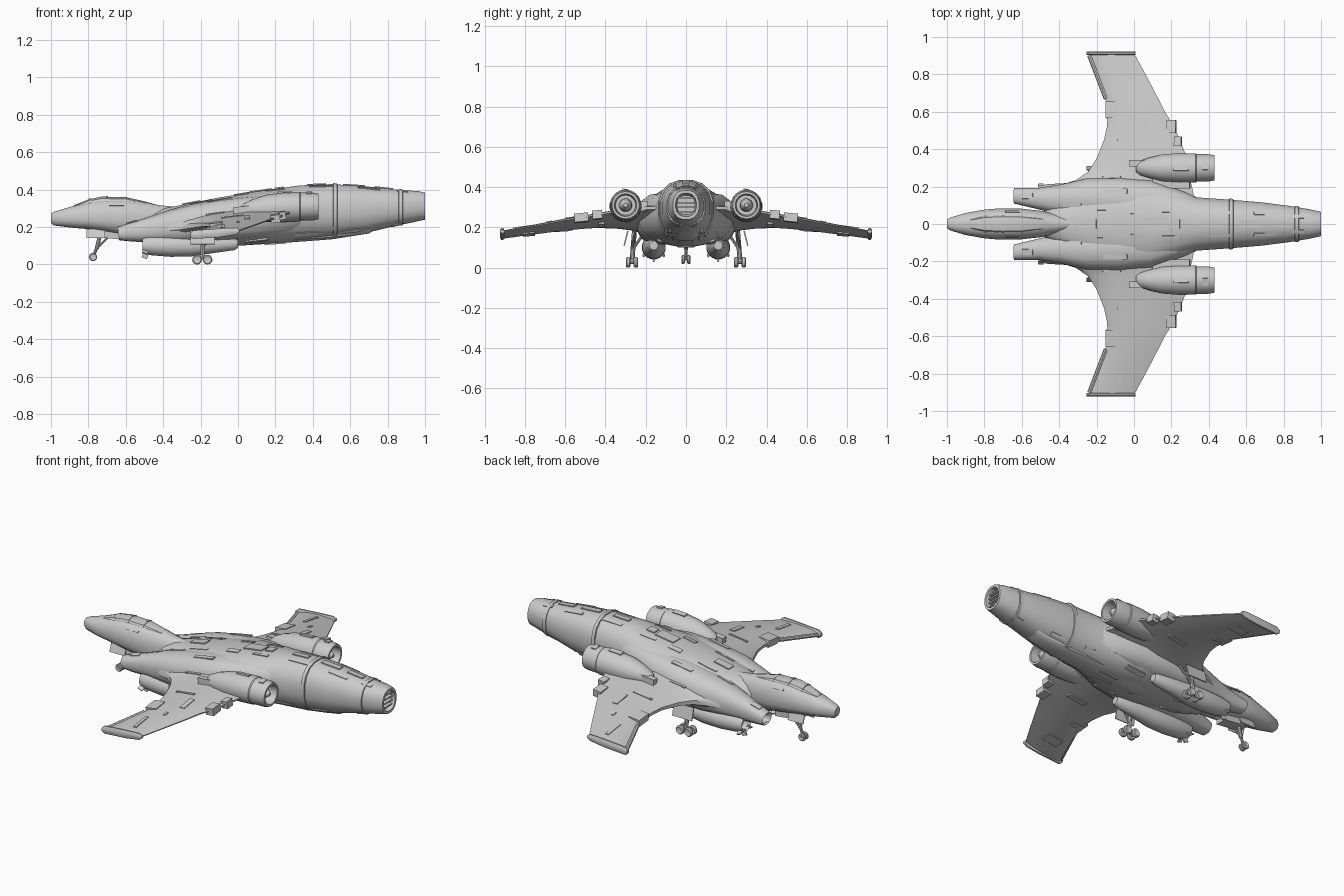
import bpy, bmesh, math
from mathutils import Vector
from mathutils.bvhtree import BVHTree

skin_verts, skin_faces = [], []   # collected hull surface, used to seat panels


def finish(name, bm):
    bmesh.ops.recalc_face_normals(bm, faces=bm.faces)
    me = bpy.data.meshes.new(name)
    bm.to_mesh(me)
    bm.free()
    ob = bpy.data.objects.new(name, me)
    bpy.context.scene.collection.objects.link(ob)
    return ob


def loft(name, rings, skin=False):
    """Bridge equal-length point rings and cap both ends."""
    bm = bmesh.new()
    rows = [[bm.verts.new(p) for p in r] for r in rings]
    n = len(rows[0])
    for a, b in zip(rows, rows[1:]):
        for i in range(n):
            bm.faces.new((a[i], a[(i + 1) % n], b[(i + 1) % n], b[i]))
    bm.faces.new(rows[0])
    bm.faces.new(rows[-1])
    ob = finish(name, bm)
    if skin:
        off = len(skin_verts)
        skin_verts.extend(v.co.copy() for v in ob.data.vertices)
        skin_faces.extend([off + i for i in p.vertices] for p in ob.data.polygons)
    return ob


def ring(x, hw, zc, top, bot, yc=0, n=16, e=0.85, lean=0):
    """Rounded cross-section at x, with its widest line at height zc."""
    pts = []
    for i in range(n):
        a = 2 * math.pi * (i + 0.5) / n
        c, s = math.cos(a), math.sin(a)
        z = (top - zc if s > 0 else zc - bot) * math.copysign(abs(s) ** e, s)
        pts.append((x + lean * z, yc + hw * math.copysign(abs(c) ** e, c), zc + z))
    return pts


def round_ring(x, r, y, z, n=16):
    return ring(x, r, z, z + r, z - r, y, n, 1)


def box(name, loc, size, rot=None):
    bm = bmesh.new()
    bmesh.ops.create_cube(bm, size=1)
    bmesh.ops.scale(bm, vec=size, verts=bm.verts)
    ob = finish(name, bm)
    ob.location = loc
    if rot:
        ob.rotation_euler = rot
    return ob


def rod(name, a, b, r, n=10):
    a, b = Vector(a), Vector(b)
    bm = bmesh.new()
    bmesh.ops.create_cone(bm, cap_ends=True, segments=n, radius1=r, radius2=r, depth=(b - a).length)
    ob = finish(name, bm)
    ob.location = (a + b) / 2
    ob.rotation_euler = (b - a).to_track_quat('Z', 'Y').to_euler()
    return ob


def wheel(name, x, y, z, r, w):
    return loft(name, [[(x + k * r * math.cos(t * math.pi / 8), y + d * w, z + k * r * math.sin(t * math.pi / 8))
                        for t in range(16)] for k, d in ((.45, -.35), (.8, -.5), (1, -.25), (1, .25), (.8, .5), (.45, .35))])


# Main fuselage, ending in a recessed tail nozzle
body = [(-.48, .07, .20, .27, .14), (-.4, .115, .20, .30, .125), (-.28, .18, .21, .325, .115),
        (-.1, .235, .235, .36, .105), (.08, .23, .26, .39, .105), (.22, .18, .275, .41, .115),
        (.33, .145, .285, .425, .125), (.5, .133, .29, .432, .14), (.68, .118, .295, .42, .165),
        (.82, .1, .30, .405, .2), (.94, .08, .31, .395, .225), (.96, .075, .31, .395, .23),
        (1, .066, .31, .385, .238), (1, .052, .31, .37, .253), (.95, .045, .31, .36, .262)]
loft("fuselage", [ring(*b) for b in body], True)
for k in range(4):
    box(f"nozzle_vane_{k}", (.968, 0, .275 + k * .024), (.04, .088, .008))
for x, hw, t, b in ((.87, .094, .402, .211), (.52, .134, .433, .142)):
    loft("hull_band", [ring(x + d, hw + g, .3, t + g, b - g) for d, g in
                       ((-.012, -.004), (-.01, .004), (.01, .003), (.012, -.006))])

# Ventral keel fairing
loft("keel_fairing", [ring(x, w, .2, .26, b, n=12, e=.6) for x, w, b in
                      ((-.12, .07, .11), (0, .085, .098), (.3, .08, .118), (.5, .075, .133), (.7, .06, .165), (.74, .05, .19))], True)

# Nose pod and canopy
nose = [(-1, .022, .25, .272, .222), (-.985, .034, .25, .282, .208), (-.9, .06, .248, .308, .197),
        (-.8, .078, .247, .338, .188), (-.72, .085, .245, .352, .175), (-.6, .083, .24, .35, .155),
        (-.5, .072, .235, .335, .145), (-.42, .055, .235, .318, .15), (-.34, .035, .25, .31, .18)]
loft("nose_pod", [ring(*b) for b in nose], True)
loft("canopy", [ring(x, w, .29, t, .27, n=10, e=.75) for x, w, t in
                ((-.88, .03, .316), (-.8, .05, .348), (-.73, .056, .363), (-.6, .054, .36), (-.5, .04, .338), (-.42, .02, .315))], True)
for x, w, t in ((-.79, .052, .353), (-.7, .058, .365), (-.6, .056, .362)):
    loft("canopy_frame", [ring(x + d, w, .29, t, .27, n=10, e=.75) for d in (-.006, .006)])
box("nose_gear_bay", (-.69, 0, .165), (.16, .07, .05), (0, .1, 0))

# Wing stations: y, front x, rear x, front z, rear z, half thickness
wing = [(.1, -.46, .33, .19, .30, .05), (.2, -.42, .31, .19, .295, .052), (.235, -.31, .3, .20, .292, .046),
        (.28, -.245, .295, .207, .29, .04), (.35, -.2, .285, .212, .28, .034), (.45, -.16, .245, .212, .262, .028),
        (.52, -.145, .215, .207, .25, .026), (.6, -.14, .165, .198, .238, .024), (.66, -.15, .135, .19, .226, .022),
        (.8, -.2, .062, .17, .2, .019), (.905, -.242, .005, .155, .18, .017)]
airfoil = [(0, .3), (.06, .65), (.25, 1), (.55, .95), (.85, .5), (1, .15),
           (1, -.15), (.85, -.5), (.55, -.95), (.25, -1), (.06, -.65), (0, -.3)]
for s, side in ((1, "left"), (-1, "right")):
    loft(f"wing_{side}", [[(a + (b - a) * f, s * y, za + (zb - za) * f + h * t) for f, h in airfoil]
                          for y, a, b, za, zb, t in wing], True)
    # Wing tip rail
    loft(f"tip_rail_{side}", [ring(x, .011, z, z + h, z - h, s * .913, 8) for x, z, h in
                              ((-.255, .157, .012), (-.24, .159, .024), (-.1, .169, .025), (-.01, .178, .02), (.008, .18, .008))])
    # Hinge fairings on both wing edges
    for y, x, z, l, w in ((.61, -.115, .205, .07, .09), (.52, .2, .247, .05, .07), (.44, .235, .262, .04, .05)):
        box(f"wing_hinge_{side}", (x, s * y, z), (l, w, .042), (s * -.1, -.12, 0))
    rod(f"edge_slat_{side}", (-.15, s * .67, .193), (-.238, s * .9, .158), .012, 8)

    # Shoulder intake flowing back into the hull
    sh = [(-.58, .02, .165, .18, .15, .15), (-.63, .033, .165, .192, .14, .15), (-.64, .042, .165, .202, .13, .15),
          (-.6, .047, .17, .215, .125, .146), (-.5, .06, .18, .245, .118, .135), (-.38, .085, .195, .285, .115, .13),
          (-.25, .11, .215, .32, .115, .135), (-.08, .12, .24, .352, .125, .13), (.1, .115, .265, .37, .14, .12),
          (.28, .07, .285, .37, .18, .1), (.38, .03, .29, .35, .22, .09)]
    loft(f"shoulder_intake_{side}", [ring(x, w, c, t, b, s * y, 14, .8, -.12) for x, w, c, t, b, y in sh], True)

    # Engine nacelle with open exhaust and cone
    nac = [(.01, .02, .285), (.03, .038, .288), (.08, .055, .295), (.15, .073, .3), (.24, .08, .305), (.33, .079, .309),
           (.335, .075, .309), (.4, .074, .31), (.43, .068, .31), (.43, .056, .31), (.35, .05, .31)]
    loft(f"nacelle_{side}", [round_ring(x, r, s * .3, z, 18) for x, r, z in nac], True)
    loft(f"exhaust_cone_{side}", [round_ring(x, r, s * .3, .31, 12) for x, r in ((.34, .034), (.39, .03), (.42, .01))])
    box(f"nacelle_spur_{side}", (.02, s * .325, .285), (.09, .035, .05), (0, -.1, 0))
    box(f"nacelle_fairing_{side}", (.2, s * .225, .295), (.2, .07, .05), (0, -.1, 0))

    # Underslung pod with tapered tail and nose fins
    pod = [(-.47, .03, .1), (-.5, .036, .102), (-.51, .044, .103), (-.46, .054, .102), (-.36, .06, .1),
           (-.25, .058, .1), (-.14, .046, .105), (-.02, .032, .108), (0, .022, .11)]
    loft(f"under_pod_{side}", [round_ring(x, r, s * .16, z) for x, r, z in pod], True)
    box(f"pod_pylon_{side}", (-.25, s * .15, .15), (.3, .04, .06))
    for a in (-.9, 0, .9):
        box(f"pod_fin_{side}", (-.495, s * .16 + .05 * math.sin(a), .1 - .05 * math.cos(a)), (.03, .008, .035), (a, .4, 0))

    # Main landing gear: leg, brace, bogie and four wheels
    y = s * .268
    rod(f"main_leg_{side}", (-.19, y, .035), (-.19, s * .255, .2), .012)
    rod(f"main_brace_{side}", (-.19, y, .09), (-.11, s * .25, .19), .007)
    rod(f"main_side_brace_{side}", (-.19, y, .085), (-.19, s * .21, .17), .007)
    box(f"bogie_{side}", (-.19, y, .034), (.065, .014, .016))
    for x in (-.219, -.163):
        for d in (-.019, .019):
            wheel(f"main_wheel_{side}", x, y + d, .026, .026, .022)
        rod(f"main_axle_{side}", (x, y - .025, .026), (x, y + .025, .026), .007)
    box(f"gear_door_{side}", (-.19, s * .298, .145), (.13, .007, .075), (s * .25, 0, 0))

# Nose landing gear
rod("nose_leg", (-.735, 0, .17), (-.755, 0, .085), .011)
rod("nose_fork", (-.755, 0, .09), (-.775, 0, .04), .008)
rod("nose_brace", (-.69, 0, .15), (-.755, 0, .085), .006)
rod("nose_axle", (-.775, -.022, .04), (-.775, .022, .04), .006)
for s in (-1, 1):
    wheel("nose_wheel", -.775, s * .014, .04, .022, .016)
    box("nose_gear_door", (-.76, s * .045, .165), (.1, .006, .05), (s * .35, 0, 0))

# Raised panels seated on the hull: x, y, length, width, height
tree = BVHTree.FromPolygons(skin_verts, skin_faces)


def panel(name, x, y, l, w, h, up=1):
    p, nrm, *_ = tree.ray_cast(Vector((x, y, up)), Vector((0, 0, -up)))
    if p:
        if nrm.z * up < 0:
            nrm = -nrm
        q = Vector((0, 0, up)).rotation_difference(nrm)
        box(name, p, (l, w, h), q.to_euler())


for x, l, w in ((-.25, .1, .05), (.12, .12, .07), (.22, .05, .05), (.42, .1, .03), (.62, .12, .035), (.78, .1, .03)):
    panel("spine_panel", x, 0, l, w, .012)
top = [(-.1, .175, .13, .025), (-.33, .1, .1, .02), (-.2, .08, .12, .015), (.02, .07, .08, .03), (.2, .07, .1, .015),
       (.45, .06, .14, .015), (.7, .055, .12, .015), (-.57, .15, .06, .03), (-.03, .45, .12, .012), (0, .68, .015, .03),
       (-.08, .8, .02, .12), (.05, .55, .03, .1), (-.12, .25, .1, .012), (.25, .3, .08, .03), (.38, .31, .03, .04),
       (-.65, .065, .08, .01), (.88, .04, .06, .02)]
under = [(.05, .42, .12, .03), (-.1, .6, .08, .03), (-.08, .78, .1, .06), (.1, .13, .12, .03), (.35, .1, .15, .02),
         (.6, .08, .1, .02), (-.3, .06, .12, .03), (.2, .03, .12, .02), (.85, .04, .06, .02)]
for s in (1, -1):
    for x, y, l, w in top:
        panel("top_panel", x, s * y, l, w, .008)
    for x, y, l, w in under:
        panel("belly_panel", x, s * y, l, w, .01, -1)

bpy.ops.object.select_all(action='SELECT')
bpy.context.view_layer.objects.active = bpy.context.scene.objects["fuselage"]
bpy.ops.object.shade_smooth_by_angle(angle=math.radians(32))
